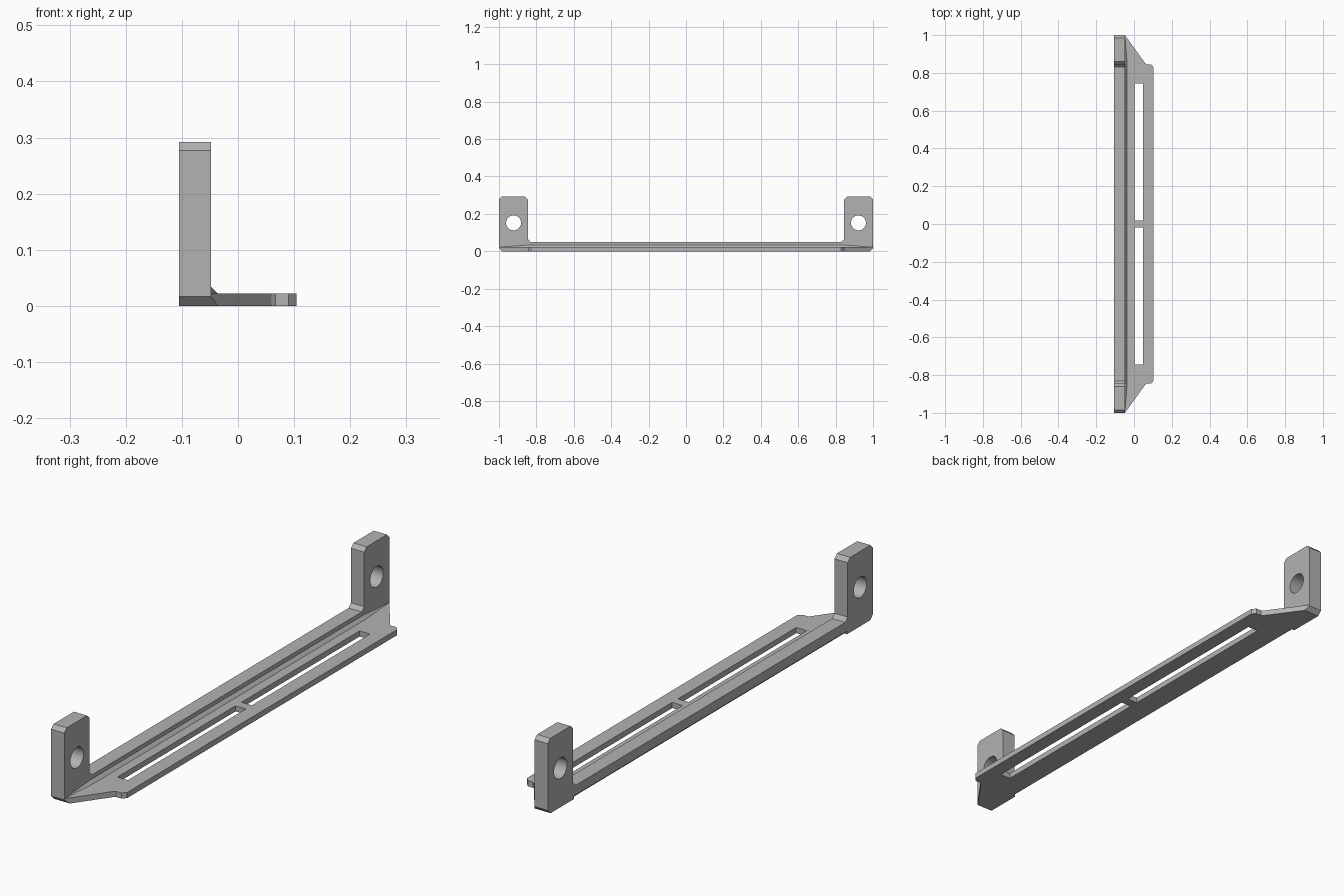
import bpy, bmesh, math
from mathutils import Vector

if "Cube" in bpy.data.objects:
    bpy.data.objects.remove(bpy.data.objects["Cube"], do_unlink=True)

grey = bpy.data.materials.new("light grey")
grey.use_nodes = True
colour = (0.45, 0.45, 0.45, 1)
grey.diffuse_color = colour
grey.node_tree.nodes["Principled BSDF"].inputs["Base Color"].default_value = colour

BACK, FACE = -0.105, -0.048    # wall thickness range in x
THICK = 0.022                  # plate thickness


def to_object(name, bm):
    bmesh.ops.recalc_face_normals(bm, faces=bm.faces)
    mesh = bpy.data.meshes.new(name)
    bm.to_mesh(mesh)
    bm.free()
    mesh.materials.append(grey)
    ob = bpy.data.objects.new(name, mesh)
    bpy.context.collection.objects.link(ob)
    return ob


def extrude(points, direction):
    """Prism from a closed outline of 3D points."""
    bm = bmesh.new()
    face = bm.faces.new([bm.verts.new(p) for p in points])
    new = bmesh.ops.extrude_face_region(bm, geom=[face])["geom"]
    verts = [v for v in new if isinstance(v, bmesh.types.BMVert)]
    bmesh.ops.translate(bm, verts=verts, vec=Vector(direction))
    return bm


def trim_ends(bm):
    """Chamfer the lower edge at both ends."""
    for s in (1, -1):
        geom = bm.verts[:] + bm.edges[:] + bm.faces[:]
        cut = bmesh.ops.bisect_plane(bm, geom=geom, plane_co=(0, s, 0.017),
                                     plane_no=(0, s, -1), clear_outer=True)
        edges = [e for e in cut["geom_cut"] if isinstance(e, bmesh.types.BMEdge)]
        bmesh.ops.holes_fill(bm, edges=edges)


def mirrored(half):
    """Complete an outline given for +y as (a, y) pairs."""
    return half + [(a, -y) for a, y in reversed(half)]


def cut_away(ob, cutter):
    mod = ob.modifiers.new("cut", 'BOOLEAN')
    mod.operation = 'DIFFERENCE'
    mod.solver = 'EXACT'
    mod.object = cutter
    cutter.hide_render = True
    bpy.context.view_layer.objects.active = ob
    bpy.ops.object.modifier_apply(modifier=mod.name)
    bpy.data.objects.remove(cutter, do_unlink=True)


# Wall: low rail with a tall tab at each end, as one U-shaped outline
half = [(0.05, 0.83), (0.065, 0.845), (0.277, 0.845), (0.292, 0.86),
        (0.292, 0.985), (0.277, 1), (0, 1)]
bm = extrude([(BACK, y, z) for z, y in mirrored(half)], (FACE - BACK, 0, 0))
trim_ends(bm)
wall = to_object("end_tabs_and_rail", bm)

# Screw holes through the tabs
for s in (1, -1):
    ring = [(BACK - 0.1, s * 0.922 + 0.04 * math.cos(a), 0.152 + 0.04 * math.sin(a))
            for a in (math.tau * i / 40 for i in range(40))]
    cut_away(wall, to_object("hole_cutter", extrude(ring, (0.3, 0, 0))))

# Small relief along the rail's lower back edge
c = 0.012
relief = [(BACK - c, -0.84, -c), (BACK + 2 * c, -0.84, -c), (BACK - c, -0.84, 2 * c)]
cut_away(wall, to_object("relief_cutter", extrude(relief, (0, 1.68, 0))))

# Base plate with tapered ends
half = [(FACE, 1), (0.06, 0.85), (0.067, 0.845), (0.09, 0.845), (0.104, 0.83)]
bm = extrude([(x, y, 0) for x, y in mirrored(half)], (0, 0, THICK))
trim_ends(bm)
plate = to_object("base_plate", bm)

# Two long slots
for s in (1, -1):
    slot = [(x, s * y, -0.1) for x, y in
            ((0.002, 0.018), (0.047, 0.018), (0.047, 0.745), (0.002, 0.745))]
    cut_away(plate, to_object("slot_cutter", extrude(slot, (0, 0, 0.3))))

# Sloped rib between rail and plate, fading to a point at each end
bm = bmesh.new()
rib = [(FACE, s * 0.84, THICK) for s in (1, -1)]
rib += [(FACE, s * 0.84, THICK + 0.012) for s in (1, -1)]
rib += [(FACE + 0.012, s * 0.84, THICK) for s in (1, -1)]
rib += [(FACE, s, THICK) for s in (1, -1)]
bmesh.ops.convex_hull(bm, input=[bm.verts.new(p) for p in rib])
to_object("corner_rib", bm)

# Smooth only the round holes
bpy.ops.object.select_all(action='DESELECT')
wall.select_set(True)
bpy.context.view_layer.objects.active = wall
bpy.ops.object.shade_smooth_by_angle(angle=math.radians(25))
